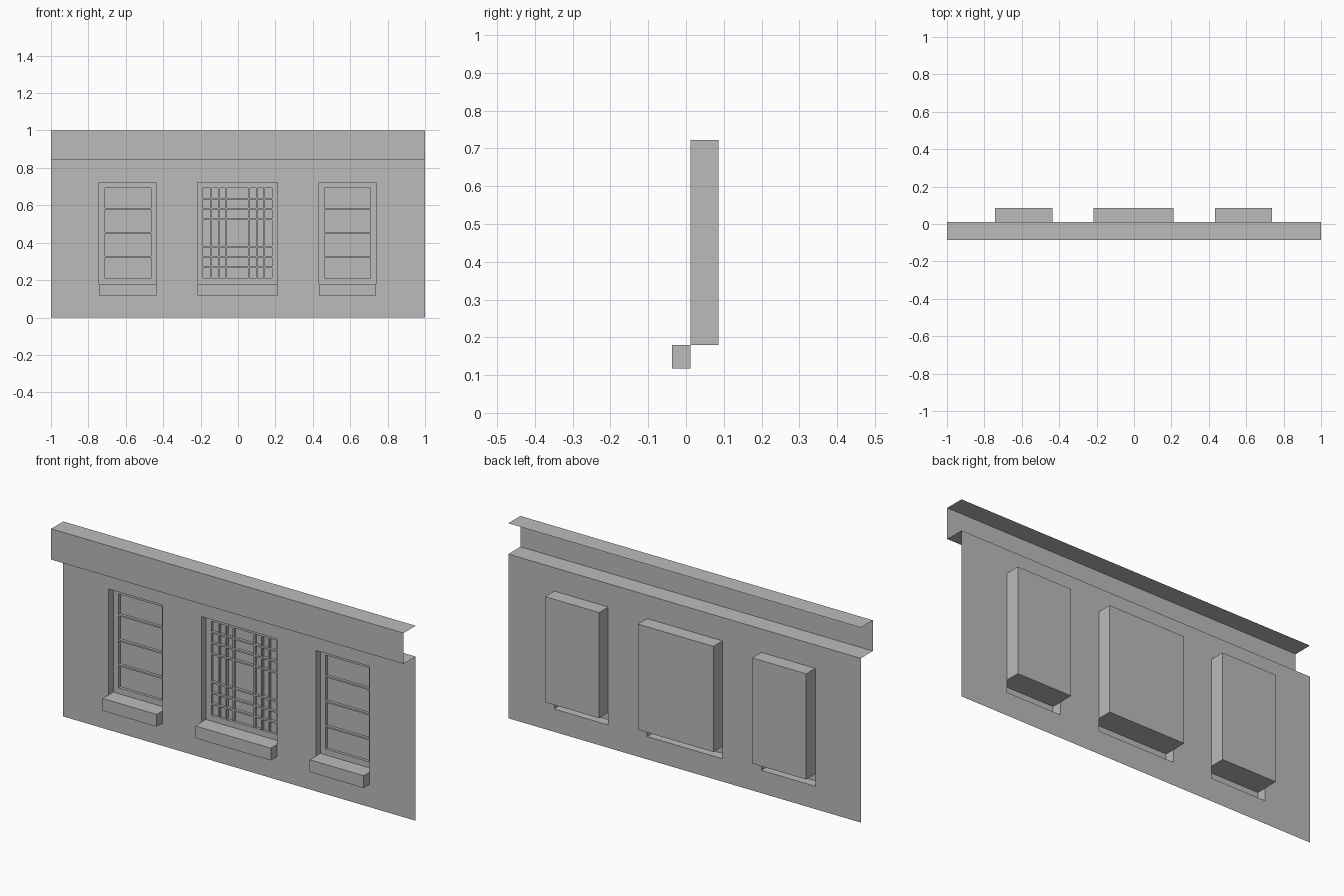
import bpy, bmesh

cube = bpy.data.objects.get("Cube")
if cube:
    bpy.data.objects.remove(cube, do_unlink=True)

GREY = (0.5, 0.5, 0.5, 1.0)
stone = bpy.data.materials.new("plain_grey")
stone.use_nodes = True
stone.diffuse_color = GREY
stone.node_tree.nodes["Principled BSDF"].inputs["Base Color"].default_value = GREY

# Depths, front to back
CORNICE_Y, SILL_Y, WALL_Y, FRAME_Y, PANE_Y, BACK_Y = -0.086, -0.037, 0.012, 0.049, 0.063, 0.086
# Heights, bottom to top
SILL_Z, BASE_Z, HEAD_Z, WALL_Z, TOP_Z = 0.117, 0.18, 0.722, 0.842, 1.0
BAR = 0.008


def finish(name, bm):
    bmesh.ops.remove_doubles(bm, verts=bm.verts, dist=0.0001)
    mesh = bpy.data.meshes.new(name)
    bm.to_mesh(mesh)
    bm.free()
    mesh.materials.append(stone)
    obj = bpy.data.objects.new(name, mesh)
    bpy.context.collection.objects.link(obj)
    return obj


def panel(bm, x0, x1, z0, z1, y):
    """Upright rectangle facing the front."""
    corners = [(x0, z0), (x1, z0), (x1, z1), (x0, z1)]
    return bm.faces.new([bm.verts.new((x, y, z)) for x, z in corners])


def open_box(bm, x0, x1, z0, z1, y_cap, y_open):
    """Box with one end closed at y_cap and the other end open at y_open."""
    cap = panel(bm, x0, x1, z0, z1, y_cap)
    rim = panel(bm, x0, x1, z0, z1, y_open)
    a, b = list(cap.verts), list(rim.verts)
    for i in range(4):
        j = (i + 1) % 4
        bm.faces.new((a[j], a[i], b[i], b[j]))
    bm.faces.remove(rim)
    if y_cap > y_open and y_cap == BACK_Y:
        cap.normal_flip()


def cells(lo, hi, bars):
    """Spans between glazing bars from lo to hi."""
    starts = [lo] + [b + BAR / 2 for b in bars]
    ends = [b - BAR / 2 for b in bars] + [hi]
    return list(zip(starts, ends))


def window(name, x0, x1, x_bars, z_bars):
    margin = 0.03
    cols = cells(x0 + margin, x1 - margin, x_bars)
    rows = cells(BASE_Z + margin, HEAD_Z - margin, z_bars)
    bm = bmesh.new()
    # Outer casing with open front
    open_box(bm, x0, x1, BASE_Z, HEAD_Z, BACK_Y, WALL_Y)
    # Frame face, with every pane sunk into it
    xs = [x0] + [v for c in cols for v in c] + [x1]
    zs = [BASE_Z] + [v for r in rows for v in r] + [HEAD_Z]
    for i in range(len(xs) - 1):
        for j in range(len(zs) - 1):
            span = (xs[i], xs[i + 1], zs[j], zs[j + 1])
            if i % 2 and j % 2:
                open_box(bm, *span, PANE_Y, FRAME_Y)
            else:
                panel(bm, *span, FRAME_Y)
    finish(name, bm)


def sill(name, x0, x1):
    bm = bmesh.new()
    open_box(bm, x0, x1, SILL_Z, BASE_Z, SILL_Y, WALL_Y)
    finish(name, bm)


# Windows and sills
openings = {"right": (-0.742, -0.436), "middle": (-0.216, 0.212), "left": (0.433, 0.739)}
for side, (x0, x1) in openings.items():
    if side == "middle":
        mid = (x0 + x1) / 2
        x_bars = [mid + s for s in (-0.142, -0.101, -0.06, 0.06, 0.101, 0.142)]
        z_bars = [0.268, 0.324, 0.379, 0.525, 0.581, 0.635]
    else:
        x_bars, z_bars = [], [0.325, 0.453, 0.582]
    window(side + "_window", x0, x1, x_bars, z_bars)
    sill(side + "_sill", x0, x1)

# Wall sheet with an opening for each window and sill
bm = bmesh.new()
xs = [-1.0] + [x for pair in openings.values() for x in pair] + [1.0]
zs = [0.0, SILL_Z, HEAD_Z, WALL_Z]
for i in range(len(xs) - 1):
    for j in range(len(zs) - 1):
        if not (i % 2 and j == 1):
            panel(bm, xs[i], xs[i + 1], zs[j], zs[j + 1], WALL_Y)
finish("wall", bm)

# Cornice: a channel open to the back and at both ends
bm = bmesh.new()
profile = [(WALL_Y, WALL_Z), (CORNICE_Y, WALL_Z), (CORNICE_Y, TOP_Z), (WALL_Y, TOP_Z)]
for (ya, za), (yb, zb) in zip(profile, profile[1:]):
    points = [(-1, ya, za), (1, ya, za), (1, yb, zb), (-1, yb, zb)]
    bm.faces.new([bm.verts.new(p) for p in points])
finish("cornice", bm)
